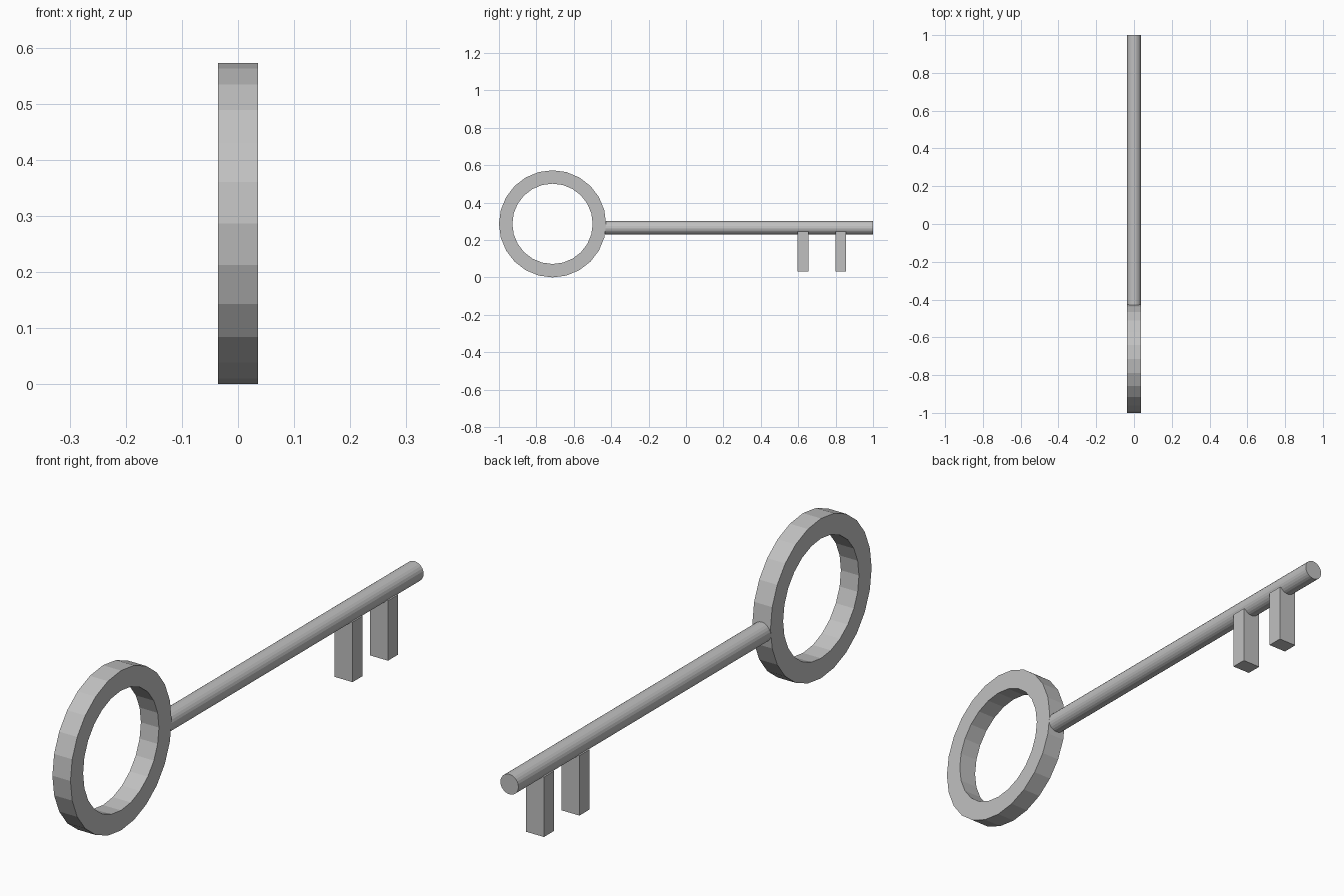
import bpy, bmesh, math
from mathutils import Matrix

cube = bpy.data.objects.get("Cube")
if cube:
    bpy.data.objects.remove(cube, do_unlink=True)

UNIT = 0.0716            # thickness of the key
RING_R = 4 * UNIT
RING_Y = -1 + RING_R
SHAFT_Z = RING_R - 0.3 * UNIT
SIDES = 24

steel = bpy.data.materials.new("steel grey")
steel.use_nodes = True
color = (0.53, 0.53, 0.53, 1)
steel.diffuse_color = color
steel.node_tree.nodes["Principled BSDF"].inputs["Base Color"].default_value = color


def add_object(name, bm):
    bmesh.ops.recalc_face_normals(bm, faces=bm.faces)
    mesh = bpy.data.meshes.new(name)
    bm.to_mesh(mesh)
    bm.free()
    mesh.materials.append(steel)
    obj = bpy.data.objects.new(name, mesh)
    bpy.context.collection.objects.link(obj)
    return obj


# Ring handle: a rectangular section spun around the x axis
bm = bmesh.new()
half = UNIT / 2
section = [bm.verts.new((x, RING_Y + r, RING_R)) for x, r in
           ((-half, 3 * UNIT), (half, 3 * UNIT), (half, RING_R), (-half, RING_R))]
edges = [bm.edges.new((section[i], section[(i + 1) % 4])) for i in range(4)]
bmesh.ops.spin(bm, geom=section + edges, cent=(0, RING_Y, RING_R), axis=(1, 0, 0),
               angle=math.tau, steps=SIDES, use_merge=True)
bmesh.ops.remove_doubles(bm, verts=bm.verts, dist=1e-4)
add_object("ring_handle", bm)

# Shaft: a cylinder running back from the ring
bm = bmesh.new()
length = 20 * UNIT
bmesh.ops.create_cone(bm, cap_ends=True, segments=SIDES, radius1=half, radius2=half,
                      depth=length,
                      matrix=Matrix.Translation((0, 1 - length / 2, SHAFT_Z))
                      @ Matrix.Rotation(math.pi / 2, 4, 'X'))
add_object("shaft", bm)

# Two teeth hanging under the far end
for name, y in (("inner_tooth", 0.626), ("outer_tooth", 0.827)):
    bm = bmesh.new()
    bmesh.ops.create_cube(bm, size=1, matrix=Matrix.Translation((0, y, 0.138))
                          @ Matrix.Diagonal((UNIT, 0.8 * UNIT, 3 * UNIT, 1)))
    add_object(name, bm)
